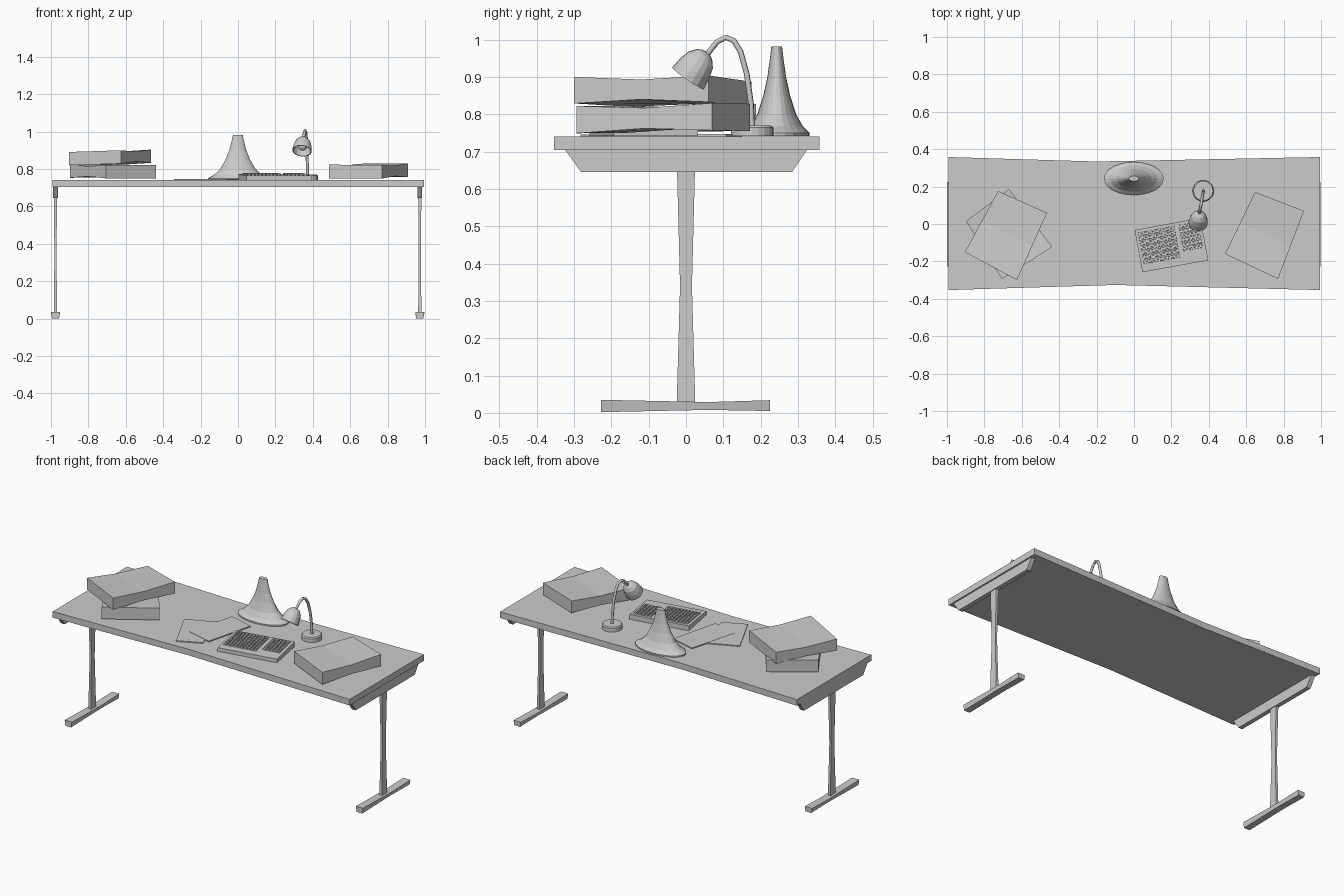
import bpy, bmesh, math
from mathutils import Vector, Matrix

if "Cube" in bpy.data.objects:
    bpy.data.objects.remove(bpy.data.objects["Cube"])


def finish(name, bm, smooth=False):
    bmesh.ops.remove_doubles(bm, verts=bm.verts, dist=1e-5)
    bmesh.ops.recalc_face_normals(bm, faces=bm.faces)
    me = bpy.data.meshes.new(name)
    bm.to_mesh(me)
    bm.free()
    ob = bpy.data.objects.new(name, me)
    bpy.context.collection.objects.link(ob)
    return ob


def loft(bm, rings, caps=True):
    """Skin a list of point rings; a closed solid if caps are on."""
    vs = [[bm.verts.new(p) for p in r] for r in rings]
    n = len(vs[0])
    for a, b in zip(vs, vs[1:]):
        for i in range(n):
            bm.faces.new((a[i], a[(i + 1) % n], b[(i + 1) % n], b[i]))
    if caps:
        bm.faces.new(vs[0])
        bm.faces.new(vs[-1])


def solid(name, rings):
    bm = bmesh.new()
    loft(bm, rings)
    return finish(name, bm)


def circle(r, z, n, ry=None):
    ry = r if ry is None else ry
    return [(r * math.cos(2 * math.pi * i / n), ry * math.sin(2 * math.pi * i / n), z) for i in range(n)]


def prism(name, outline, z0, z1):
    return solid(name, [[(x, y, z) for x, y in outline] for z in (z0, z1)])


# Table top with a slight waist
prism("table_top", [(-.993, -.353), (-.1, -.326), (.994, -.353),
                    (.994, .358), (-.2, .334), (-.993, .358)], .704, .741)

# Legs: tapered beam, waisted column and foot bar at each end
for side, cx in (("left", -.976), ("right", .972)):
    solid(side + "_beam", [[(x, -.324, .705), (x, -.281, .645), (x, .284, .645), (x, .324, .705)]
                           for x in (cx - .013, cx + .013)])
    solid(side + "_column", [[(cx - w * .35, -w, z), (cx + w * .35, -w, z),
                              (cx + w * .35, w, z), (cx - w * .35, w, z)]
                             for z, w in ((.02, .025), (.34, .016), (.65, .024))])
    solid(side + "_foot", [[(cx - .019, y, b), (cx + .019, y, b), (cx + .024, y, t), (cx - .024, y, t)]
                           for y, b, t in ((-.228, .002, .035), (.06, .008, .029), (.225, .005, .034))])


# Books: slabs given by back, right, front, left corners, pinched along the long sides
def book(name, corners, tops, thick):
    p = [Vector((x, y, z)) for (x, y), z in zip(corners, tops)]
    mids = [(p[3] + p[0]) / 2, (p[2] + p[1]) / 2]
    rings = []
    for (l, r), pinch in zip(((p[0], p[1]), mids, (p[3], p[2])), (0, .009, 0)):
        up, dn = Vector((0, 0, -pinch)), Vector((0, 0, pinch - thick))
        rings.append([l + dn, r + dn, r + up, l + up])
    solid(name, rings)


book("lower_left_book", [(-.898, .016), (-.668, .187), (-.438, -.123), (-.706, -.294)],
     [.825, .828, .822, .822], .072)
book("upper_left_book", [(-.727, .176), (-.465, .06), (-.626, -.3), (-.904, -.15)],
     [.887, .904, .900, .891], .071)
book("right_book", [(.647, .171), (.909, .07), (.77, -.294), (.487, -.16)],
     [.828, .830, .822, .823], .073)

# Loose paper sheets
prism("paper_front", [(-.342, -.027), (-.177, .045), (-.08, -.22), (-.216, -.283)], .741, .746)
prism("paper_back", [(-.144, .15), (.01, .107), (-.065, -.187), (-.225, -.145)], .741, .747)

# Flared cone with elliptical section
solid("flared_cone", [circle(r * 1.82, z, 24, r) for r, z in
                      ((.088, .742), (.088, .750), (.070, .768), (.052, .800), (.036, .850),
                       (.025, .900), (.018, .950), (.0145, .981))])
bpy.data.objects["flared_cone"].location = (-.001, .243, 0)

# Keyboard: sloping case with main block and number pad keys
W, D = .358, .23
key_matrix = Matrix.Translation((.2, -.113, 0)) @ Matrix.Rotation(math.radians(10.3), 4, 'Z')


def deck(y):
    return .764 + .008 * (y + D / 2) / D


case = solid("keyboard_case", [[(x, -D / 2, .742), (x, D / 2, .742), (x, D / 2, deck(D / 2)),
                                (x, -D / 2, deck(-D / 2))] for x in (-W / 2, W / 2)])
case.matrix_world = key_matrix
bm = bmesh.new()
for x0, x1, y0, y1, cols, rows in ((-.165, .035, -.075, .1, 10, 7), (.055, .165, -.045, .1, 5, 6)):
    dx, dy = (x1 - x0) / cols, (y1 - y0) / rows
    for i in range(cols):
        for j in range(rows):
            x, y = x0 + dx * (i + .5), y0 + dy * (j + .5)
            z = deck(y)
            loft(bm, [[(x + sx * dx * f, y + sy * dy * f, h)
                       for sx, sy in ((-1, -1), (1, -1), (1, 1), (-1, 1))]
                      for f, h in ((.40, z - .002), (.34, z + .007))])
finish("keyboard_keys", bm).matrix_world = key_matrix

# Lamp base
base = solid("lamp_base", [circle(r, z, 20) for r, z in ((.057, .742), (.057, .764), (.052, .770))])
base.location = (.37, .177, 0)

# Lamp neck: bent tube
curve = bpy.data.curves.new("lamp_neck", 'CURVE')
curve.dimensions = '3D'
curve.bevel_depth = .008
curve.bevel_resolution = 1
curve.use_fill_caps = True
path = [(.177, .765), (.174, .83), (.163, .907), (.146, .968), (.128, .997),
        (.107, 1.006), (.083, .994), (.064, .970), (.050, .950)]
spline = curve.splines.new('POLY')
spline.points.add(len(path) - 1)
for pt, (y, z) in zip(spline.points, path):
    pt.co = (.343 + (y - .02) * .178, y, z, 1)
bpy.context.collection.objects.link(bpy.data.objects.new("lamp_neck", curve))

# Lamp shade: hollow dome tilted forward, with a bulb inside
axis = Vector((.1, .57, .82)).normalized()
tilt = Matrix.Translation((.342, .0055, .8965)) @ axis.to_track_quat('Z', 'Y').to_matrix().to_4x4()
shade = solid("lamp_shade", [circle(r, z, 16) for r, z in
                             ((.012, .079), (.034, .060), (.043, .030), (.048, 0), (.052, 0),
                              (.048, .032), (.040, .060), (.025, .078), (.012, .085))])
shade.matrix_world = tilt
bm = bmesh.new()
bmesh.ops.create_uvsphere(bm, u_segments=12, v_segments=8, radius=.023)
bmesh.ops.translate(bm, verts=bm.verts, vec=(0, 0, .030))
loft(bm, [circle(.011, .045, 10), circle(.011, .08, 10)])
finish("lamp_bulb", bm).matrix_world = tilt
